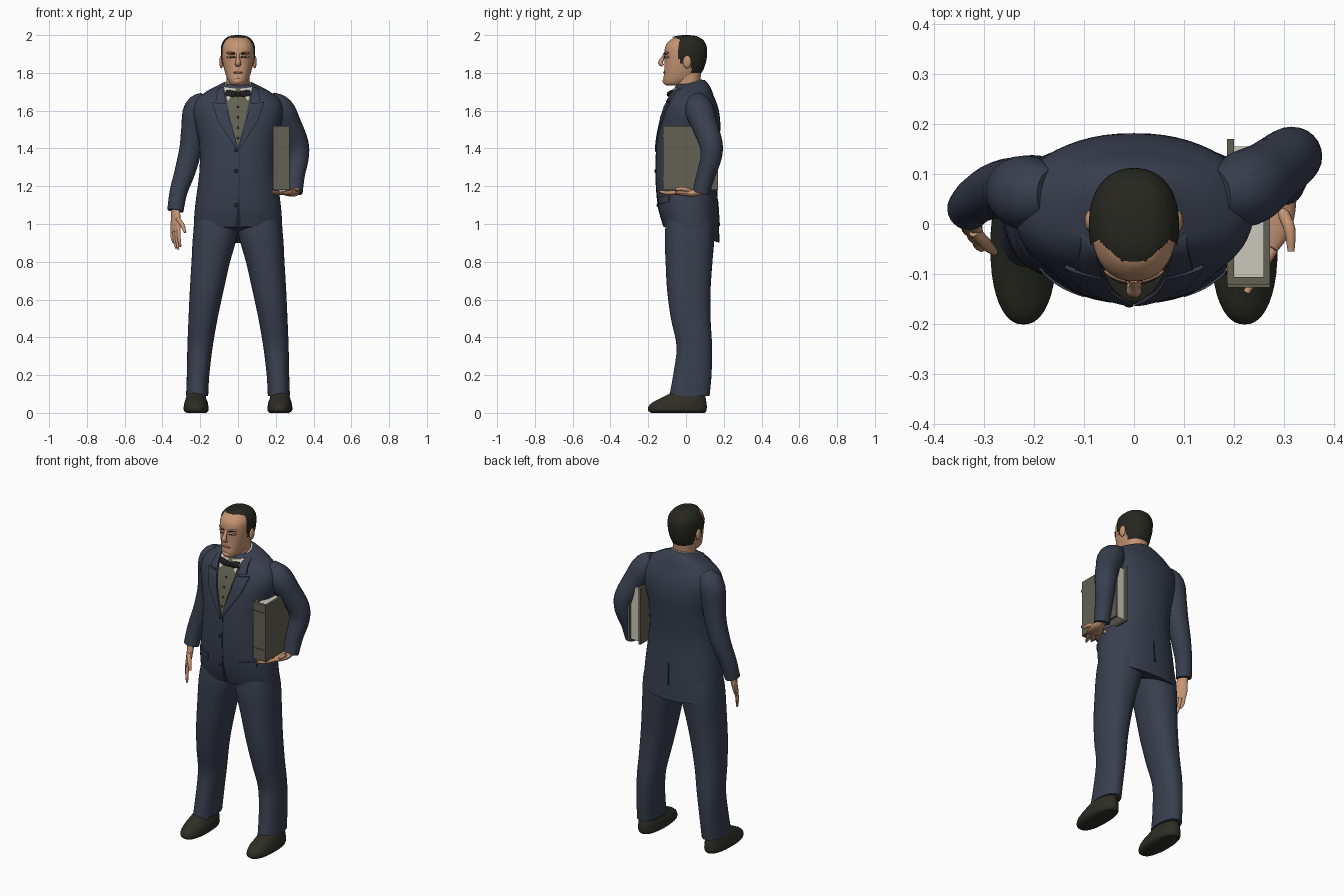
import bpy, bmesh, math
from mathutils import Vector as V

if "Cube" in bpy.data.objects:
    bpy.data.objects.remove(bpy.data.objects["Cube"])

def mat(name, r, g, b):
    m = bpy.data.materials.new(name)
    m.diffuse_color = (r, g, b, 1)
    m.use_nodes = True
    m.node_tree.nodes["Principled BSDF"].inputs["Base Color"].default_value = m.diffuse_color
    return m

NAVY = mat("navy cloth", .040, .050, .078)
DARK = mat("dark navy", .016, .020, .032)
SKIN = mat("skin", .56, .30, .175)
LIP = mat("lip", .36, .17, .11)
HAIR = mat("dark hair", .020, .020, .014)
SHOE = mat("shoe leather", .027, .027, .019)
OLIVE = mat("olive", .125, .120, .085)
CREAM = mat("cream", .60, .57, .49)
BLACK = mat("black satin", .014, .014, .016)
N = 2.25  # superellipse power of all body sections

def spline(keys, t):
    """Smooth interpolation of keyed rows, first column is the parameter."""
    t = min(max(t, keys[0][0]), keys[-1][0])
    i = 0
    while i < len(keys) - 2 and t > keys[i + 1][0]:
        i += 1
    def slope(j, c):
        a, b = keys[max(j - 1, 0)], keys[min(j + 1, len(keys) - 1)]
        return (b[c] - a[c]) / (b[0] - a[0])
    a, b = keys[i], keys[i + 1]
    h = b[0] - a[0]
    s = (t - a[0]) / h
    return [(2*s**3 - 3*s*s + 1) * a[c] + (s**3 - 2*s*s + s) * h * slope(i, c)
            + (3*s*s - 2*s**3) * b[c] + (s**3 - s*s) * h * slope(i + 1, c)
            for c in range(1, len(a))]

def build(name, rings, m, keep=None):
    """Skin closed rings of points into a capped mesh."""
    bm = bmesh.new()
    rs = [[bm.verts.new(p) for p in r] for r in rings]
    n = len(rs[0])
    for a, b in zip(rs, rs[1:]):
        for j in range(n):
            bm.faces.new((a[j], a[(j + 1) % n], b[(j + 1) % n], b[j]))
    bm.faces.new(rs[0])
    bm.faces.new(rs[-1])
    bmesh.ops.recalc_face_normals(bm, faces=bm.faces)
    if keep:
        bad = [f for f in bm.faces if not keep(f.calc_center_median())]
        bmesh.ops.delete(bm, geom=bad, context='FACES')
    me = bpy.data.meshes.new(name)
    bm.to_mesh(me)
    bm.free()
    me.materials.append(m)
    ob = bpy.data.objects.new(name, me)
    bpy.context.collection.objects.link(ob)
    return ob

def loft(name, keys, m, steps=4, n=40, warp=None, keep=None):
    """Stack of horizontal sections: z, x0, x1, y_front, y_back."""
    zs = [a[0] + (b[0] - a[0]) * k / steps for a, b in zip(keys, keys[1:]) for k in range(steps)]
    rings = []
    for z in zs + [keys[-1][0]]:
        x0, x1, y0, y1 = spline(keys, z)
        ring = []
        for j in range(n):
            c, s = math.cos(math.tau * j / n), math.sin(math.tau * j / n)
            p = V(((x0 + x1) / 2 + (x1 - x0) / 2 * math.copysign(abs(c) ** (2 / N), c),
                   (y0 + y1) / 2 + (y1 - y0) / 2 * math.copysign(abs(s) ** (2 / N), s), z))
            ring.append(warp(p) if warp else p)
        rings.append(ring)
    return build(name, rings, m, keep)

def surf(keys, x, z, side=-1):
    x0, x1, y0, y1 = spline(keys, z)
    k = min(abs((x - (x0 + x1) / 2) / ((x1 - x0) / 2)), 1)
    return (y0 + y1) / 2 + side * (y1 - y0) / 2 * (1 - k ** N) ** (1 / N)

def tube(name, pts, m, ref=(0, 1, 0), n=16, steps=4):
    """Tube through x, y, z, radius along ref, radius across."""
    keys = [(i, *p) for i, p in enumerate(pts)]
    rings = []
    for i in range((len(pts) - 1) * steps + 1):
        t = i / steps
        x, y, z, ra, rb = spline(keys, t)
        d = (V(spline(keys, t + .05)[:3]) - V(spline(keys, t - .05)[:3])).normalized()
        u = (V(ref) - d * d.dot(V(ref))).normalized()
        w = d.cross(u)
        rings.append([V((x, y, z)) + u * ra * math.cos(math.tau * j / n) + w * rb * math.sin(math.tau * j / n)
                      for j in range(n)])
    return build(name, rings, m)

def patch(name, A, B, keys, m, off, side=-1, steps=6, n=8):
    """Thin plate following a lofted surface between two (x, z) edges."""
    rings = []
    for i in range((len(A) - 1) * steps + 1):
        k = min(i // steps, len(A) - 2)
        f = i / steps - k
        a, b = V(A[k]).lerp(V(A[k + 1]), f), V(B[k]).lerp(V(B[k + 1]), f)
        row = [a.lerp(b, j / n) for j in range(n + 1)]
        rings.append([V((q.x, surf(keys, q.x, q.y, side) + side * off, q.y)) for q in row] +
                     [V((q.x, surf(keys, q.x, q.y, side) - side * .003, q.y)) for q in reversed(row)])
    return build(name, rings, m)

def ball(name, loc, size, m):
    x, y, z = loc
    rings = [[V((x + size[0] * math.sin(a) * math.cos(math.tau * j / 16),
                 y + size[1] * math.sin(a) * math.sin(math.tau * j / 16),
                 z + size[2] * math.cos(a))) for j in range(16)]
             for a in [math.pi * (.02 + .96 * i / 10) for i in range(11)]]
    return build(name, rings, m)

def box(name, lo, hi, m):
    q = [(0, 0), (1, 0), (1, 1), (0, 1)]
    return build(name, [[V(((lo[0], hi[0])[a], (lo[1], hi[1])[b], z)) for a, b in q] for z in (lo[2], hi[2])], m)

# jacket body, hem lower at the back, collar higher at the back
sym = lambda rows: [(z, -w, w, a, b) for z, w, a, b in rows]
BODY = sym([(.985, .236, -.118, .178), (1.08, .23, -.145, .172), (1.2, .213, -.158, .165),
            (1.3, .203, -.16, .166), (1.42, .205, -.155, .176), (1.52, .225, -.14, .182),
            (1.6, .24, -.12, .174), (1.66, .22, -.095, .155), (1.70, .165, -.072, .135),
            (1.73, .095, -.055, .11), (1.74, .07, -.045, .095)])
def body_warp(p):
    t = min(max((p.y + .1) / .28, 0), 1)
    p.z -= .085 * t * max(0, (1.15 - p.z) / .165)
    if p.z > 1.68:
        p.z += max(0, p.y) * .25 * (p.z - 1.68) / .06
    return p
loft("jacket_body", BODY, NAVY, warp=body_warp, n=56)

# waistcoat, lapels, pockets, buttons
patch("waistcoat", [(-.072, 1.72), (-.04, 1.56), (-.001, 1.41)], [(.072, 1.72), (.04, 1.56), (.001, 1.41)], BODY, OLIVE, .003)
for s, side in ((-1, "right"), (1, "left")):
    e = lambda pts: [(s * x, z) for x, z in pts]
    patch(side + "_collar_flap", e([(.078, 1.725), (.064, 1.645)]), e([(.105, 1.72), (.118, 1.655)]), BODY, NAVY, .009)
    patch(side + "_lapel", e([(.064, 1.637), (.045, 1.55), (.001, 1.405)]), e([(.138, 1.645), (.108, 1.55), (.008, 1.395)]), BODY, NAVY, .008)
    patch(side + "_shirt_point", e([(.01, 1.715), (.05, 1.655)]), e([(.075, 1.725), (.055, 1.655)]), BODY, CREAM, .006)
    patch(side + "_pocket_flap", e([(.10, 1.14), (.10, 1.105)]), e([(.19, 1.15), (.19, 1.115)]), BODY, NAVY, .006)
patch("front_opening", [(.006, 1.395), (.003, 1.15), (-.014, .99)], [(.009, 1.395), (.006, 1.15), (.014, .99)], BODY, DARK, .002)
patch("back_vent", [(-.003, 1.12), (-.008, .99)], [(.001, 1.12), (.004, .99)], BODY, DARK, .002, side=1)
for z in (1.39, 1.28, 1.10):
    ball("jacket_button", (-.010, surf(BODY, 0, z) - .002, z), (.010, .005, .010), DARK)
for z in (1.62, 1.565, 1.51, 1.455):
    ball("waistcoat_button", (0, surf(BODY, 0, z) - .003, z), (.006, .004, .006), SHOE)

# shirt collar and bow tie
def collar_warp(p):
    p.z += p.y * .3
    return p
loft("shirt_collar", sym([(1.68, .086, -.068, .10), (1.71, .078, -.062, .092), (1.742, .07, -.056, .084)]), CREAM, warp=collar_warp)
for s in (-1, 1):
    tube("bow_tie_wing", [(0, -.084, 1.687, .009, .008), (s*.03, -.082, 1.687, .02, .013), (s*.062, -.074, 1.685, .025, .012)],
         BLACK, ref=(0, 0, 1))
ball("bow_tie_knot", (0, -.09, 1.687), (.013, .012, .014), BLACK)

# head and neck
loft("neck", sym([(1.68, .064, -.05, .075), (1.75, .06, -.05, .075), (1.83, .062, -.05, .085)]), SKIN)
HEAD = sym([(1.733, .025, -.103, -.04), (1.742, .04, -.115, 0), (1.765, .055, -.119, .045), (1.80, .068, -.116, .08),
            (1.85, .08, -.114, .1), (1.9, .085, -.115, .107), (1.94, .083, -.109, .103), (1.97, .068, -.088, .085),
            (1.985, .05, -.064, .062), (1.992, .03, -.04, .04), (1.995, .006, -.012, .012)])
loft("head", HEAD, SKIN, n=48, steps=5)
def is_hair(c):
    x = abs(c.x)
    if c.z > 1.968:
        return c.y > -.074 + max(0, x - .025) * .9
    if c.z > 1.85:
        return c.y > -.03 - .012 * math.sin((c.z - 1.85) * 27)
    return c.z > 1.79 + .01 * (c.y < .07) and c.y > .028
loft("hair", [(z + .005, a - .005, b + .005, c - .004, d + .005) for z, a, b, c, d in HEAD], HAIR, n=64, steps=8, keep=is_hair)

# face
tube("nose", [(0, -.112, 1.902, .006, .009), (0, -.125, 1.875, .01, .010), (0, -.135, 1.853, .013, .015),
              (0, -.122, 1.838, .008, .014)], SKIN)
tube("mouth", [(x, surf(HEAD, x, 1.803) - .001, 1.803 - abs(x) * .1, .006 - abs(x) * .15, .004) for x in (-.028, -.014, 0, .014, .028)],
     LIP, ref=(0, 0, 1), n=10)
ball("chin", (0, -.108, 1.757), (.026, .016, .018), SKIN)
for s in (-1, 1):
    def strip(name, m, z, r, d, dz=0):
        tube(name, [(s * x, surf(HEAD, x, z) + d, z + dz * i, r * k, r) for i, (x, k) in
                    enumerate(((.016, .7), (.028, 1), (.043, 1), (.056, .6)))], m, ref=(0, 0, 1), n=10)
    strip("brow_ridge", SKIN, 1.903, .008, .003, .001)
    strip("eyebrow", HAIR, 1.903, .0035, -.004, .001)
    strip("eyelid", SKIN, 1.884, .007, .003)
    strip("eye_slit", SHOE, 1.884, .002, -.0035)
    ball("ear", (s * .088, .006, 1.858), (.011, .022, .034), SKIN)

# sleeves
tube("right_sleeve", [(x, y, z, r, r) for x, y, z, r in (
    (-.16, .06, 1.655, .052), (-.213, .062, 1.605, .074), (-.235, .068, 1.5, .066), (-.25, .072, 1.4, .06),
    (-.28, .066, 1.28, .055), (-.315, .048, 1.17, .047), (-.332, .03, 1.07, .043))], NAVY, n=24)
tube("left_sleeve", [(x, y, z, r, r) for x, y, z, r in (
    (.16, .06, 1.655, .052), (.22, .07, 1.605, .076), (.27, .10, 1.52, .068), (.312, .132, 1.425, .062),
    (.318, .132, 1.35, .056), (.305, .105, 1.26, .049), (.297, .08, 1.165, .045))], NAVY, n=24)

# hanging right hand
D = V((.6, -.8, 0))
tube("right_palm", [(-.332, .026, 1.085, .026, .02), (-.33, .014, 1.04, .034, .018), (-.33, 0, .99, .04, .016), (-.33, -.01, .96, .036, .012)],
     SKIN, ref=D)
def digit(name, a, b, c, r, ref=(0, 1, 0)):
    tube(name, [(*a, r, r), (*b, r, r), (*c, r * .6, r * .6)], SKIN, ref=ref, n=10)
for k, tip in zip((-.028, -.009, .009, .028), (.90, .872, .865, .88)):
    p = V((-.33, -.006, .98)) + D * k
    digit("right_finger", p, p + V((0, -.012, -.05)), (p.x + .008, p.y - .022, tip), .010)
digit("right_thumb", (-.32, -.015, 1.03), (-.295, -.042, .995), (-.28, -.056, .955), .012)

# left hand carrying from beneath
tube("left_palm", [(.298, .085, 1.18, .025, .025), (.292, .045, 1.165, .02, .034), (.275, .0, 1.163, .016, .042),
                   (.255, -.035, 1.165, .012, .038)], SKIN, ref=(0, 0, 1))
for k in range(4):
    a = V((.28 - k * .02, -.05 + k * .022, 1.167))
    digit("left_finger", a, a + V((-.03, -.045, -.002)), a + V((-.055, -.088, .004)), .011, (0, 0, 1))
digit("left_thumb", (.295, .03, 1.17), (.312, -.01, 1.185), (.315, -.055, 1.185), .012, (0, 0, 1))

# carried book
box("book_pages", (.2, -.112, 1.19), (.262, .155, 1.51), CREAM)
box("book_inner_cover", (.186, -.12, 1.18), (.2, .17, 1.52), OLIVE)
box("book_outer_cover", (.26, -.12, 1.18), (.273, .17, 1.52), OLIVE)
box("book_spine", (.19, -.122, 1.18), (.27, -.106, 1.52), OLIVE)
for z in (1.235, 1.46):
    box("spine_band", (.187, -.127, z), (.273, -.115, z + .014), OLIVE)

# trousers and shoes
LEG = [(.09, .158, .275, -.088, .125), (.2, .152, .271, -.068, .135), (.35, .134, .268, -.05, .138), (.5, .108, .262, -.08, .13),
       (.65, .076, .255, -.1, .13), (.8, .042, .246, -.108, .14), (.94, .003, .238, -.112, .15), (1.06, -.01, .22, -.1, .14)]
FOOT = [(0, .168, .272, -.185, .1), (.012, .156, .286, -.2, .108), (.035, .157, .287, -.198, .11), (.055, .16, .283, -.178, .108),
        (.075, .168, .277, -.14, .105), (.095, .172, .27, -.1, .1), (.12, .18, .262, -.06, .1)]
for s, side in ((-1, "right"), (1, "left")):
    for name, keys, m in (("trouser_leg", LEG, NAVY), ("shoe", FOOT, SHOE)):
        loft(side + "_" + name, [(z, *sorted((s * a, s * b)), c, d) for z, a, b, c, d in keys], m)

# smooth shading with crisp edges
for ob in bpy.context.collection.objects:
    ob.select_set(True)
    bpy.context.view_layer.objects.active = ob
bpy.ops.object.shade_smooth_by_angle(angle=math.radians(42))
